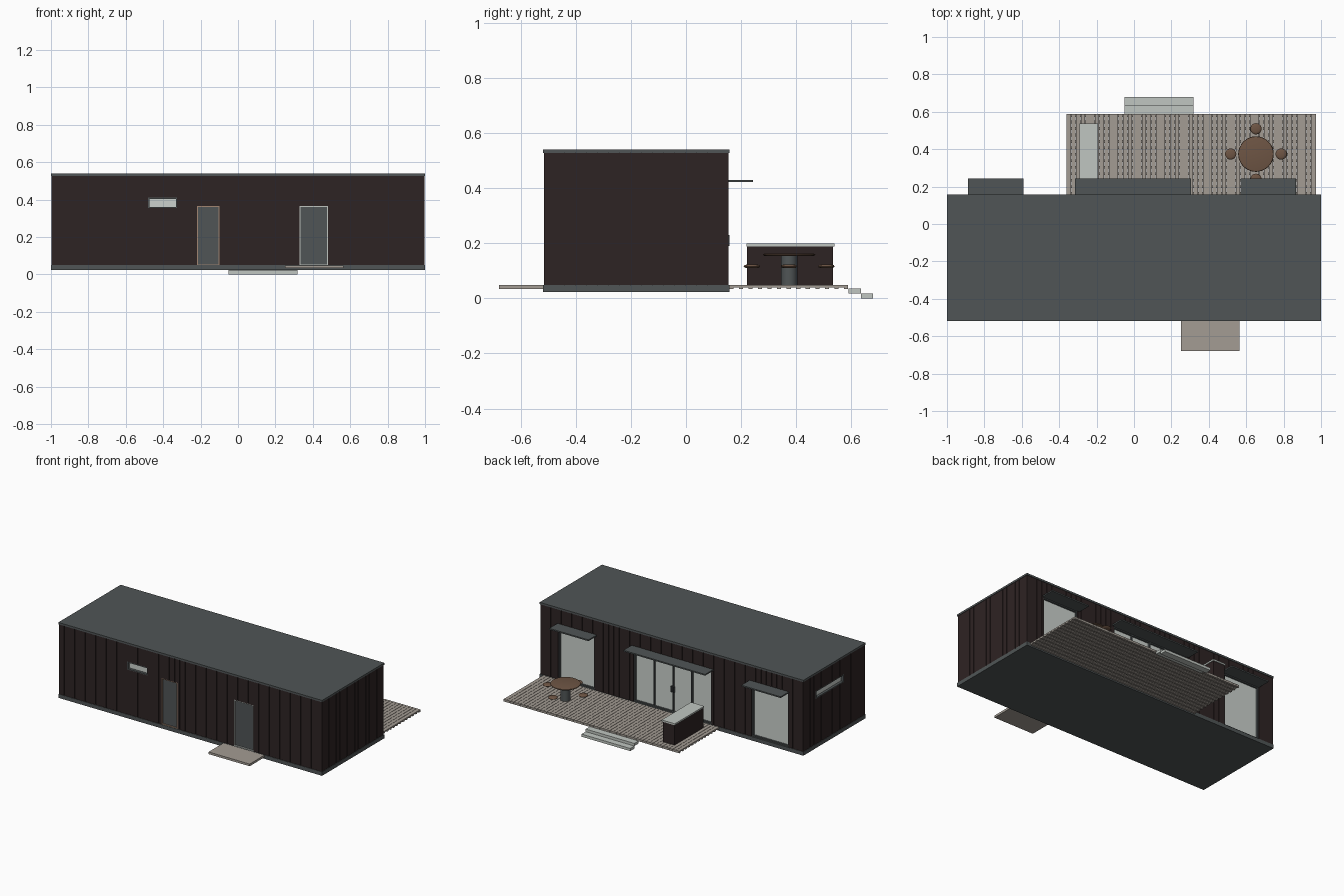
import bpy, bmesh, math

if "Cube" in bpy.data.objects:
    bpy.data.objects.remove(bpy.data.objects["Cube"])

def mat(name, r, g, b):
    m = bpy.data.materials.new(name)
    m.diffuse_color = (r, g, b, 1)
    m.use_nodes = True
    m.node_tree.nodes["Principled BSDF"].inputs["Base Color"].default_value = m.diffuse_color
    return m

DARK = mat("dark_cladding", 0.027, 0.017, 0.017)
GREY = mat("slate_grey", 0.08, 0.091, 0.093)
DECK = mat("deck_board", 0.366, 0.332, 0.292)
PALE = mat("pale_stone", 0.53, 0.565, 0.533)
GLASS = mat("window_glass", 0.60, 0.64, 0.61)
WOOD = mat("brown_wood", 0.156, 0.091, 0.058)
TAN = mat("tan_trim", 0.36, 0.24, 0.17)

def boxes(name, items, material):
    """One object made of axis aligned boxes (x0, x1, y0, y1, z0, z1)."""
    bm = bmesh.new()
    for x0, x1, y0, y1, z0, z1 in items:
        vs = bmesh.ops.create_cube(bm, size=1)["verts"]
        for v in vs:
            v.co = (x1 if v.co.x > 0 else x0, y1 if v.co.y > 0 else y0, z1 if v.co.z > 0 else z0)
    me = bpy.data.meshes.new(name)
    bm.to_mesh(me)
    bm.free()
    me.materials.append(material)
    ob = bpy.data.objects.new(name, me)
    bpy.context.collection.objects.link(ob)
    return ob

def disc(name, x, y, profile, material, n=40):
    """Turned part from (radius, z) points, closed top and bottom."""
    bm = bmesh.new()
    rings = [[bm.verts.new((x + r * math.cos(2 * math.pi * i / n), y + r * math.sin(2 * math.pi * i / n), z))
              for i in range(n)] for r, z in profile]
    for a, b in zip(rings, rings[1:]):
        for i in range(n):
            bm.faces.new((a[i], a[(i + 1) % n], b[(i + 1) % n], b[i])).smooth = True
    bm.faces.new(rings[0][::-1])
    bm.faces.new(rings[-1])
    me = bpy.data.meshes.new(name)
    bm.to_mesh(me)
    bm.free()
    me.materials.append(material)
    ob = bpy.data.objects.new(name, me)
    bpy.context.collection.objects.link(ob)
    bpy.ops.object.select_all(action='DESELECT')
    ob.select_set(True)
    bpy.context.view_layer.objects.active = ob
    bpy.ops.object.shade_smooth_by_angle(angle=math.radians(35))

# main body extents
X, YF, YB = 0.997, -0.515, 0.154
Z0, Z1, T = 0.049, 0.527, 0.035

def place(axis, side, u0, u1, d0, d1, z0, z1):
    """Box on a wall: u runs along it, d is the depth inward from its outer face."""
    outer = {('y', -1): YF, ('y', 1): YB, ('x', -1): -X, ('x', 1): X}[(axis, side)]
    a, b = sorted((outer - side * d0, outer - side * d1))
    return (u0, u1, a, b, z0, z1) if axis == 'y' else (a, b, u0, u1, z0, z1)

def wall(name, axis, side, u0, u1, openings, pitch=0.04, gap=0.003):
    """Vertical boards with thin grooves, leaving the openings free."""
    n = round((u1 - u0) / pitch)
    grooves = [u0 + (u1 - u0) * i / n for i in range(1, n)]
    edges = [e for o in openings for e in o[:2]]
    grooves = [g for g in grooves if all(abs(g - e) > 0.008 for e in edges)]
    cuts = sorted([u0, u1] + edges + [g + s * gap / 2 for g in grooves for s in (-1, 1)])
    items = []
    for a, b in zip(cuts, cuts[1:]):
        m = (a + b) / 2
        d = 0.003 if any(abs(m - g) < gap / 2 for g in grooves) else 0
        spans = [(Z0, Z1)]
        for o in openings:
            if o[0] < m < o[1]:
                spans = [(Z0, o[2]), (o[3], Z1)]
        items += [place(axis, side, a, b, d, T, p, q) for p, q in spans if q - p > 0.002]
    boxes(name, items, DARK)

def frame(name, axis, side, o, w, d0, d1, material, mullions=()):
    u0, u1, z0, z1 = o
    parts = [(u0, u0 + w, z0, z1), (u1 - w, u1, z0, z1),
             (u0 + w, u1 - w, z1 - w, z1), (u0 + w, u1 - w, z0, z0 + w)]
    parts += [(m - w / 2, m + w / 2, z0 + w, z1 - w) for m in mullions]
    boxes(name, [place(axis, side, a, b, d0, d1, p, q) for a, b, p, q in parts], material)

def panel(name, axis, side, o, d0, d1, material):
    boxes(name, [place(axis, side, o[0], o[1], d0, d1, o[2], o[3])], material)

# openings (u0, u1, z0, z1)
slot_front = (-0.48, -0.325, 0.355, 0.41)
door_a = (-0.22, -0.10, Z0, 0.365)
door_b = (0.33, 0.48, Z0, 0.365)
slot_side = (-0.286, 0.019, 0.358, 0.412)
glazing = {"left": (-0.885, -0.605, Z0, 0.422), "middle": (-0.30, 0.29, Z0, 0.422),
           "right": (0.585, 0.862, Z0, 0.422)}

# base, roof and walls
boxes("base_slab", [(-1, 1, -0.518, 0.157, 0.023, Z0)], GREY)
boxes("flat_roof", [(-1, 1, -0.518, 0.157, Z1, 0.54)], GREY)
wall("front_wall", 'y', -1, -X, X, [slot_front, door_a, door_b])
wall("back_wall", 'y', 1, -X, X, list(glazing.values()))
wall("left_wall", 'x', -1, YF + T, YB - T, [slot_side])
wall("right_wall", 'x', 1, YF + T, YB - T, [])

# narrow windows
for nm, ax, sd, o in (("front_slot", 'y', -1, slot_front), ("left_slot", 'x', -1, slot_side)):
    frame(nm + "_frame", ax, sd, o, 0.006, 0.0, 0.03, GREY)
    panel(nm + "_glass", ax, sd, o, 0.018, 0.026, GLASS)

# front doors
for nm, o, trim in (("left_door", door_a, TAN), ("right_door", door_b, PALE)):
    frame(nm + "_trim", 'y', -1, o, 0.005, 0.0, 0.03, trim)
    panel(nm + "_leaf", 'y', -1, (o[0] + 0.005, o[1] - 0.005, o[2], o[3] - 0.004), 0.008, 0.02, GREY)

# back glazing with awnings
awnings = {"left": (-0.888, -0.59), "middle": (-0.315, 0.305), "right": (0.57, 0.867)}
for nm, o in glazing.items():
    mull = [-0.147, -0.005, 0.14] if nm == "middle" else []
    frame(nm + "_glazing_frame", 'y', 1, o, 0.008, 0.006, 0.032, GREY, mull)
    panel(nm + "_glazing", 'y', 1, o, 0.018, 0.028, GLASS)
    a, b = awnings[nm]
    boxes(nm + "_awning", [(a, b, YB - 0.01, 0.243, 0.421, 0.43)], GREY)
boxes("sliding_door_handles", [(x, x + 0.006, 0.145, 0.158, 0.19, 0.23) for x in (-0.017, 0.001)], GREY)

# back deck: boards on joists
DX0, DX1, DY0, DY1 = -0.36, 0.972, 0.157, 0.588
n = 53
step = (DX1 - DX0) / n
boxes("deck_boards", [(DX0 + i * step, DX0 + (i + 1) * step - (0.002 if i < n - 1 else 0), DY0, DY1, 0.039, 0.048)
                      for i in range(n)], DECK)
boxes("deck_joists", [(DX0, DX1, y, y + 0.015, 0.033, 0.039)
                      for y in [DY0 + i * (DY1 - DY0 - 0.015) / 12 for i in range(13)]], DECK)

# steps and front landing
boxes("deck_steps", [(-0.052, 0.317, 0.589, 0.634, 0.018, 0.036),
                     (-0.052, 0.317, 0.634, 0.678, 0.0, 0.018)], PALE)
boxes("front_landing", [(0.252, 0.563, -0.678, -0.518, 0.033, 0.048)], DECK)

# outdoor counter
boxes("counter_body", [(-0.287, -0.197, 0.222, 0.533, 0.048, 0.187)], DARK)
boxes("counter_top", [(-0.292, -0.192, 0.22, 0.538, 0.187, 0.198)], PALE)

# round table with four seats
TX, TY = 0.652, 0.374
disc("table_pedestal", TX, TY, [(0.03, 0.048), (0.03, 0.156)], GREY)
disc("table_top", TX, TY, [(0.085, 0.153), (0.093, 0.155), (0.095, 0.158), (0.093, 0.161), (0.085, 0.163)], WOOD)
for i in range(4):
    a = i * math.pi / 2
    disc("seat_%d" % (i + 1), TX + 0.135 * math.cos(a), TY + 0.135 * math.sin(a),
         [(0.018, 0.109), (0.027, 0.112), (0.03, 0.116), (0.027, 0.12), (0.018, 0.123)], WOOD, 28)
